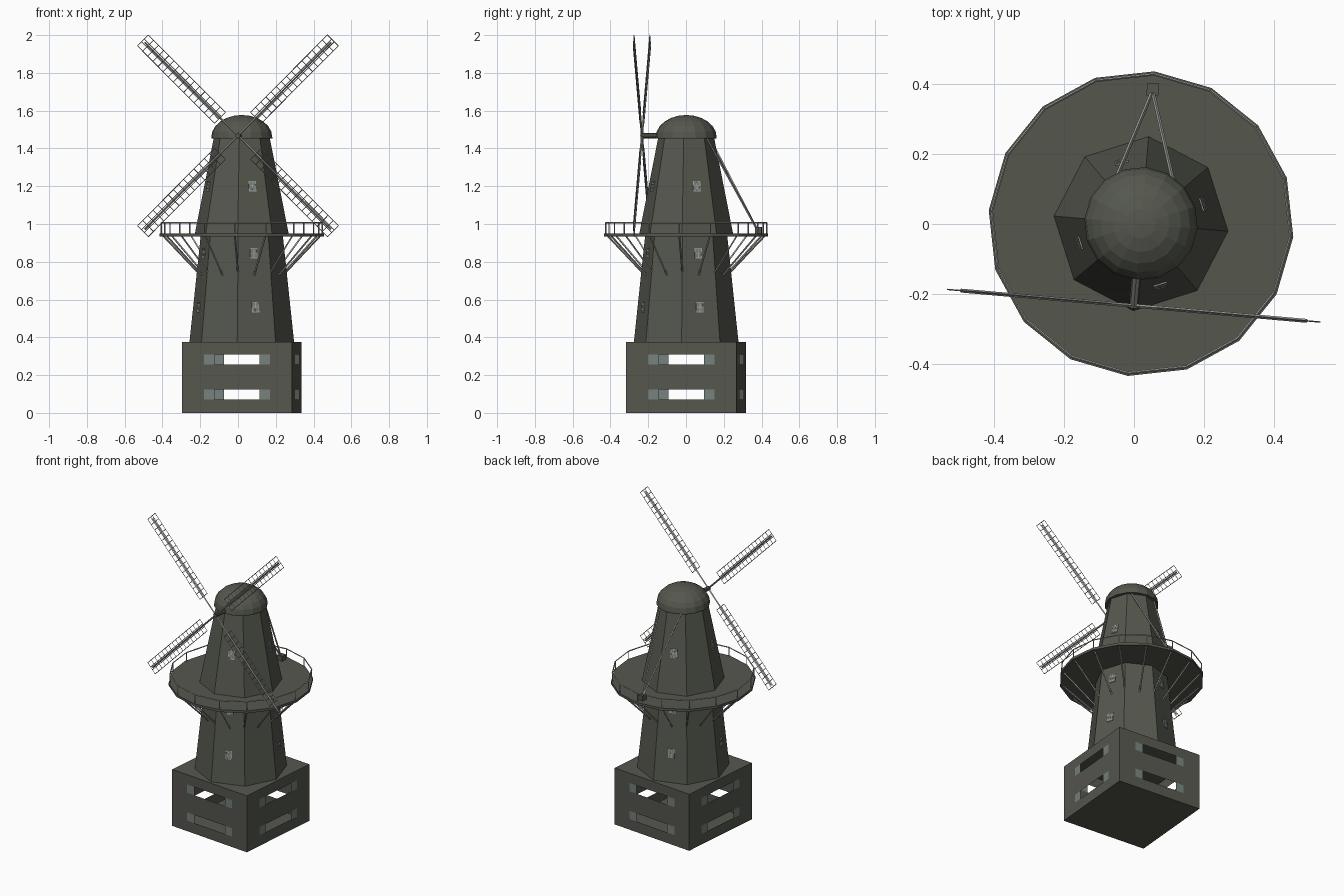
import bpy, bmesh
from math import sin, cos, pi, radians
from mathutils import Vector, Matrix

cube = bpy.data.objects.get("Cube")
if cube:
    bpy.data.objects.remove(cube)


def material(name, rgb):
    m = bpy.data.materials.new(name)
    m.use_nodes = True
    m.diffuse_color = (*rgb, 1)
    m.node_tree.nodes["Principled BSDF"].inputs["Base Color"].default_value = (*rgb, 1)
    return m


STONE = material("grey_green_stone", (0.09, 0.096, 0.076))
GLASS = material("pale_glass", (0.18, 0.22, 0.205))
PAINT = material("light_grey_paint", (0.36, 0.37, 0.34))

# The whole mill is turned slightly about its vertical axis
PLACE = Matrix.Translation((0.02, 0.001, 0)) @ Matrix.Rotation(radians(-5), 4, 'Z')


def finish(name, bm, *mats):
    mesh = bpy.data.meshes.new(name)
    bm.to_mesh(mesh)
    bm.free()
    for m in mats or (STONE,):
        mesh.materials.append(m)
    obj = bpy.data.objects.new(name, mesh)
    obj.matrix_world = PLACE
    bpy.context.collection.objects.link(obj)
    return obj


def polar(r, a, z):
    return Vector((r * cos(a), r * sin(a), z))


def box(bm, centre, size, turn=Matrix()):
    m = Matrix.Translation(centre) @ turn @ Matrix.Diagonal((*size, 1))
    bmesh.ops.create_cube(bm, size=1, matrix=m)


def bar(bm, p, q, width, sides=4):
    d = Vector(q) - Vector(p)
    m = Matrix.Translation((Vector(p) + Vector(q)) / 2) @ d.to_track_quat('Z', 'Y').to_matrix().to_4x4()
    bmesh.ops.create_cone(bm, cap_ends=True, segments=sides, radius1=width / 2,
                          radius2=width / 2, depth=d.length, matrix=m)


def lathe(bm, profile, sides):
    rings = [[bm.verts.new(polar(r, 2 * pi * i / sides, z)) for i in range(sides)] for r, z in profile]
    for low, high in zip(rings, rings[1:]):
        for i in range(sides):
            j = (i + 1) % sides
            bm.faces.new((low[i], low[j], high[j], high[i]))
    bm.faces.new(rings[0][::-1])
    bm.faces.new(rings[-1])


# Hollow square base: four walls with open slots that have glass at each end
H, TOP = 0.293, 0.375
xs = [-H, -0.176, -0.12, 0.12, 0.176, H]
zs = [0, 0.07, 0.125, 0.255, 0.31, TOP]
bm = bmesh.new()
for k in range(4):
    turn = Matrix.Rotation(k * pi / 2, 3, 'Z')
    for c in range(5):
        for r in range(5):
            slot = r % 2 == 1
            if slot and c == 2:
                continue
            corners = ((c, r), (c + 1, r), (c + 1, r + 1), (c, r + 1))
            f = bm.faces.new([bm.verts.new(turn @ Vector((xs[i], -H, zs[j]))) for i, j in corners])
            f.material_index = int(slot and c in (1, 3))
for z in (0, TOP):
    f = bm.faces.new([bm.verts.new(polar(H * 2 ** 0.5, pi / 4 + k * pi / 2, z)) for k in range(4)])
    if z == 0:
        f.normal_flip()
bmesh.ops.remove_doubles(bm, verts=bm.verts, dist=0.0001)
finish("base", bm, STONE, GLASS)

# Eight-sided tower in two tapering stages
DECK = 0.94
LOWER = ((0.278, TOP), (0.218, DECK))
UPPER = ((0.251, DECK), (0.148, 1.46))
for name, stage in (("lower_tower", LOWER), ("upper_tower", UPPER)):
    bm = bmesh.new()
    lathe(bm, stage, 8)
    finish(name, bm)

# Windows on every other tower face, laid on the slope, with painted glazing bars
panes, frames = bmesh.new(), bmesh.new()
W, T = 0.036, 0.052
for z, stage in ((0.56, LOWER), (0.845, LOWER), (1.2, UPPER)):
    (r0, z0), (r1, z1) = stage
    slope = (r1 - r0) / (z1 - z0)
    for k in range(4):
        a = pi / 8 + k * pi / 2
        flat = (r0 + slope * (z - z0)) * cos(pi / 8)
        up = polar(slope * cos(pi / 8), a, 1).normalized()
        side = polar(1, a + pi / 2, 0)
        turn = Matrix((side.cross(up), side, up)).transposed().to_4x4()
        centre = polar(flat, a, z)
        box(panes, centre, (0.005, W, T), turn)
        for s in (-0.5, 0, 0.5):
            box(frames, centre + side * s * W, (0.008, 0.004, T + 0.004), turn)
            box(frames, centre + up * s * T, (0.008, W, 0.004), turn)
finish("window_panes", panes, GLASS)
finish("window_frames", frames, PAINT)

# Domed cap
bm = bmesh.new()
steps, CAP = 6, 0.162
lathe(bm, [(CAP, 1.452)] + [(CAP * cos(i * pi / 2 / steps), 1.46 + 0.117 * sin(i * pi / 2 / steps))
                            for i in range(steps)] + [(0.002, 1.577)], 16)
finish("cap", bm)

# Sixteen-sided gallery with railing and braces
N, R = 16, 0.436
bm = bmesh.new()
lathe(bm, ((R, 0.933), (R, 0.949)), N)
finish("gallery_deck", bm)

railing, braces = bmesh.new(), bmesh.new()
for i in range(N):
    a, b = 2 * pi * i / N, 2 * pi * (i + 1) / N
    bar(railing, polar(0.428, a, 0.945), polar(0.428, a, 1.008), 0.007)
    bar(railing, polar(0.428, a, 1.006), polar(0.428, b, 1.006), 0.008)
    bar(braces, polar(0.415, a, 0.935), polar(0.22, a, 0.73), 0.01)
finish("gallery_railing", railing, PAINT)
finish("gallery_braces", braces, PAINT)

# Tail poles down to the winch on the deck
bm = bmesh.new()
for s in (-1, 1):
    bar(bm, (s * 0.085, 0.115, 1.46), (0, 0.38, 0.965), 0.011)
finish("tail_poles", bm, PAINT)
bm = bmesh.new()
box(bm, (0, 0.384, 0.965), (0.034, 0.036, 0.036))
finish("winch", bm)

# Windshaft and hub
HUB = Vector((0, -0.235, 1.467))
bm = bmesh.new()
bar(bm, HUB + Vector((0, -0.008, 0)), HUB + Vector((0, 0.15, 0)), 0.027, 8)
finish("windshaft", bm)

# Four sails: stock, long rails and cross bars
stocks, lattice = bmesh.new(), bmesh.new()
INNER, TIP, HALF, BARS = 0.135, 0.714, 0.041, 16
for k in range(4):
    a = pi / 4 + k * pi / 2
    along, across = Vector((cos(a), 0, sin(a))), Vector((-sin(a), 0, cos(a)))
    bar(stocks, HUB, HUB + along * 0.7, 0.011)
    for s in (-HALF, -0.01, 0.01, HALF):
        bar(lattice, HUB + along * INNER + across * s, HUB + along * TIP + across * s, 0.004)
    for i in range(BARS):
        p = HUB + along * (INNER + (TIP - INNER) * i / (BARS - 1))
        bar(lattice, p - across * HALF, p + across * HALF, 0.004)
finish("sail_stocks", stocks, PAINT)
finish("sail_lattice", lattice, PAINT)
